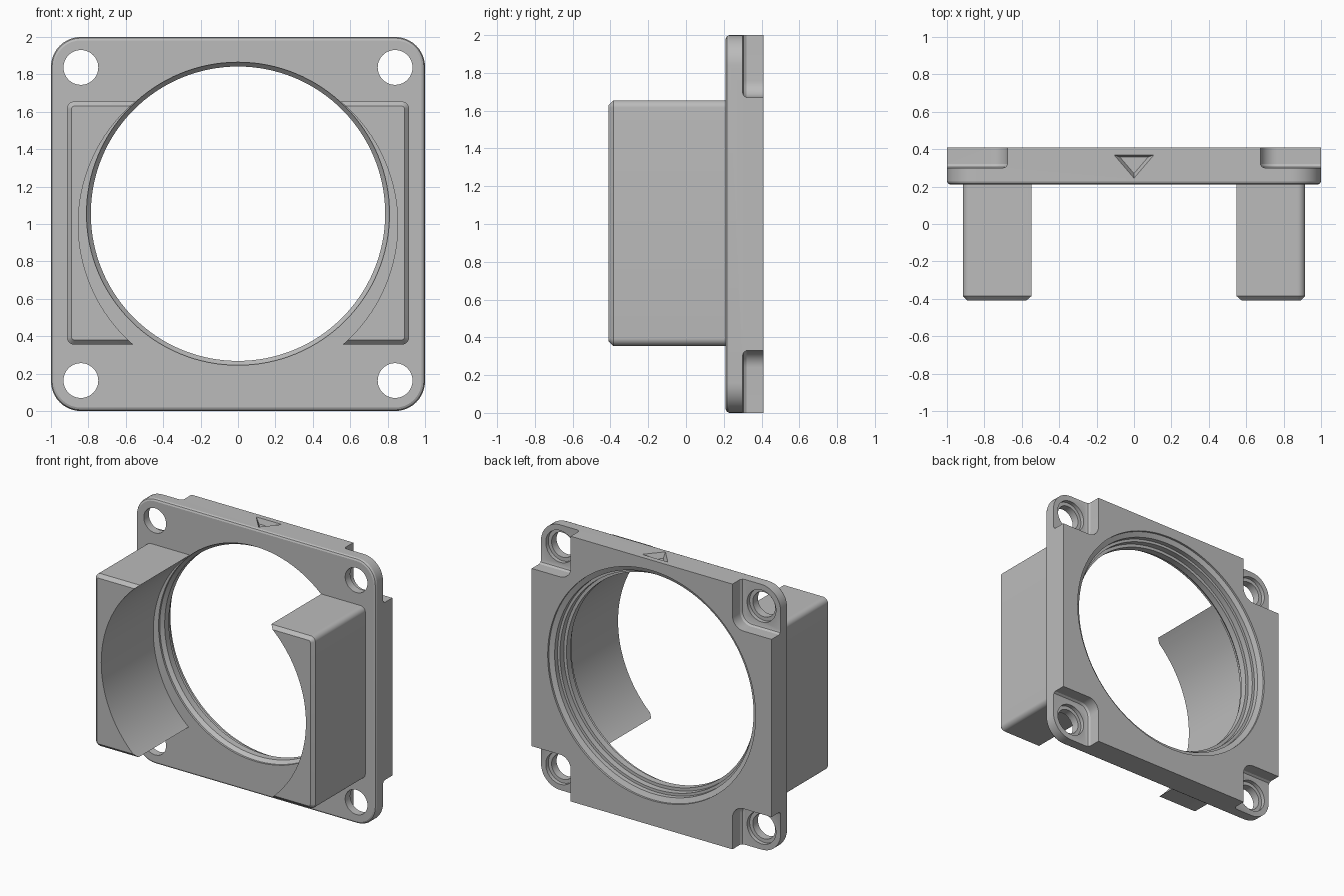
import bpy, bmesh
from math import cos, sin, pi, radians

if "Cube" in bpy.data.objects:
    bpy.data.objects.remove(bpy.data.objects["Cube"], do_unlink=True)

grey = bpy.data.materials.new("light grey plastic")
grey.use_nodes = True
grey.diffuse_color = (0.5, 0.5, 0.5, 1)
grey.node_tree.nodes["Principled BSDF"].inputs["Base Color"].default_value = (0.5, 0.5, 0.5, 1)


def loft(name, rings):
    """Closed solid skinned through rings of equal point count."""
    bm = bmesh.new()
    loops = [[bm.verts.new(p) for p in ring] for ring in rings]
    n = len(loops[0])
    for a, b in zip(loops, loops[1:]):
        for i in range(n):
            j = (i + 1) % n
            bm.faces.new((a[i], a[j], b[j], b[i]))
    bm.faces.new(loops[0])
    bm.faces.new(loops[-1])
    bmesh.ops.recalc_face_normals(bm, faces=bm.faces)
    mesh = bpy.data.meshes.new(name)
    bm.to_mesh(mesh)
    bm.free()
    mesh.materials.append(grey)
    ob = bpy.data.objects.new(name, mesh)
    bpy.context.collection.objects.link(ob)
    return ob


def rounded_ring(cx, cz, hx, hz, r, y, inset, steps=10):
    """Rounded rectangle across x and z at depth y."""
    rad = max(r - inset, 0.004)
    points = []
    for quarter, (sx, sz) in enumerate([(1, 1), (-1, 1), (-1, -1), (1, -1)]):
        for k in range(steps + 1):
            a = (quarter + k / steps) * pi / 2
            points.append((cx + sx * (hx - inset - rad) + rad * cos(a), y,
                           cz + sz * (hz - inset - rad) + rad * sin(a)))
    return points


def rounded_box(name, cx, cz, hx, hz, r, profile):
    return loft(name, [rounded_ring(cx, cz, hx, hz, r, y, i) for y, i in profile])


def turned(name, cx, cz, profile, n=128):
    """Solid of revolution about the y direction; profile is (y, radius)."""
    return loft(name, [[(cx + r * cos(2 * pi * k / n), y, cz + r * sin(2 * pi * k / n))
                        for k in range(n)] for y, r in profile])


def cut(target, cutters):
    for c in cutters:
        mod = target.modifiers.new("cut", "BOOLEAN")
        mod.operation = "DIFFERENCE"
        mod.solver = "EXACT"
        mod.object = c
    graph = bpy.context.evaluated_depsgraph_get()
    mesh = bpy.data.meshes.new_from_object(target.evaluated_get(graph))
    target.modifiers.clear()
    target.data = mesh
    for c in cutters:
        bpy.data.objects.remove(c, do_unlink=True)


FRONT, BACK, FLOOR = 0.21, 0.41, 0.305

# Mounting plate with softened front edge
plate = rounded_box("mounting_plate", 0, 1, 1, 1, 0.16,
                    [(FRONT, 0.018), (FRONT + 0.006, 0.006), (FRONT + 0.018, 0), (BACK, 0)])

# Stepped bore
cutters = [turned("bore_cutter", 0, 1.055,
                  [(0.1, 0.81), (0.225, 0.81), (0.25, 0.787), (0.30, 0.787), (0.30, 0.81),
                   (0.345, 0.81), (0.345, 0.83), (0.38, 0.83), (0.395, 0.867), (0.5, 0.867)])]

# Corner pockets and screw holes
for sx in (-1, 1):
    for sz in (-1, 1):
        cutters.append(rounded_box("pocket_cutter", sx * 0.975, 1 + sz * 0.97, 0.3, 0.3, 0.09,
                                   [(FLOOR - 0.005, 0.025), (FLOOR, 0.01),
                                    (FLOOR + 0.015, 0), (0.5, 0)]))
        cutters.append(turned("screw_cutter", sx * 0.84, 1 + sz * 0.837,
                              [(0.1, 0.093), (0.27, 0.093), (0.27, 0.12), (0.45, 0.12)], 48))

# Engraved orientation triangle on the top edge
def triangle(s, z):
    return [(-0.107 * s, 0.328 + 0.042 * s, z), (0.107 * s, 0.328 + 0.042 * s, z),
            (0, 0.328 - 0.083 * s, z)]

cutters.append(loft("triangle_cutter", [triangle(0.7, 1.96), triangle(1, 2), triangle(1, 2.1)]))
cut(plate, cutters)

# Side blocks hollowed by a common cylinder
parts = [plate]
for side, name in ((1, "left_block"), (-1, "right_block")):
    block = rounded_box(name, side * 0.705, 1.005, 0.21, 0.65, 0.04,
                        [(-0.41, 0.025), (-0.385, 0), (0.25, 0)])
    cut(block, [turned("inner_cutter", 0, 1, [(-0.6, 0.854), (0.4, 0.854)])])
    parts.append(block)

# Smooth curved walls, crisp edges
bpy.ops.object.select_all(action="DESELECT")
for ob in parts:
    ob.select_set(True)
bpy.context.view_layer.objects.active = plate
bpy.ops.object.shade_smooth_by_angle(angle=radians(25))
